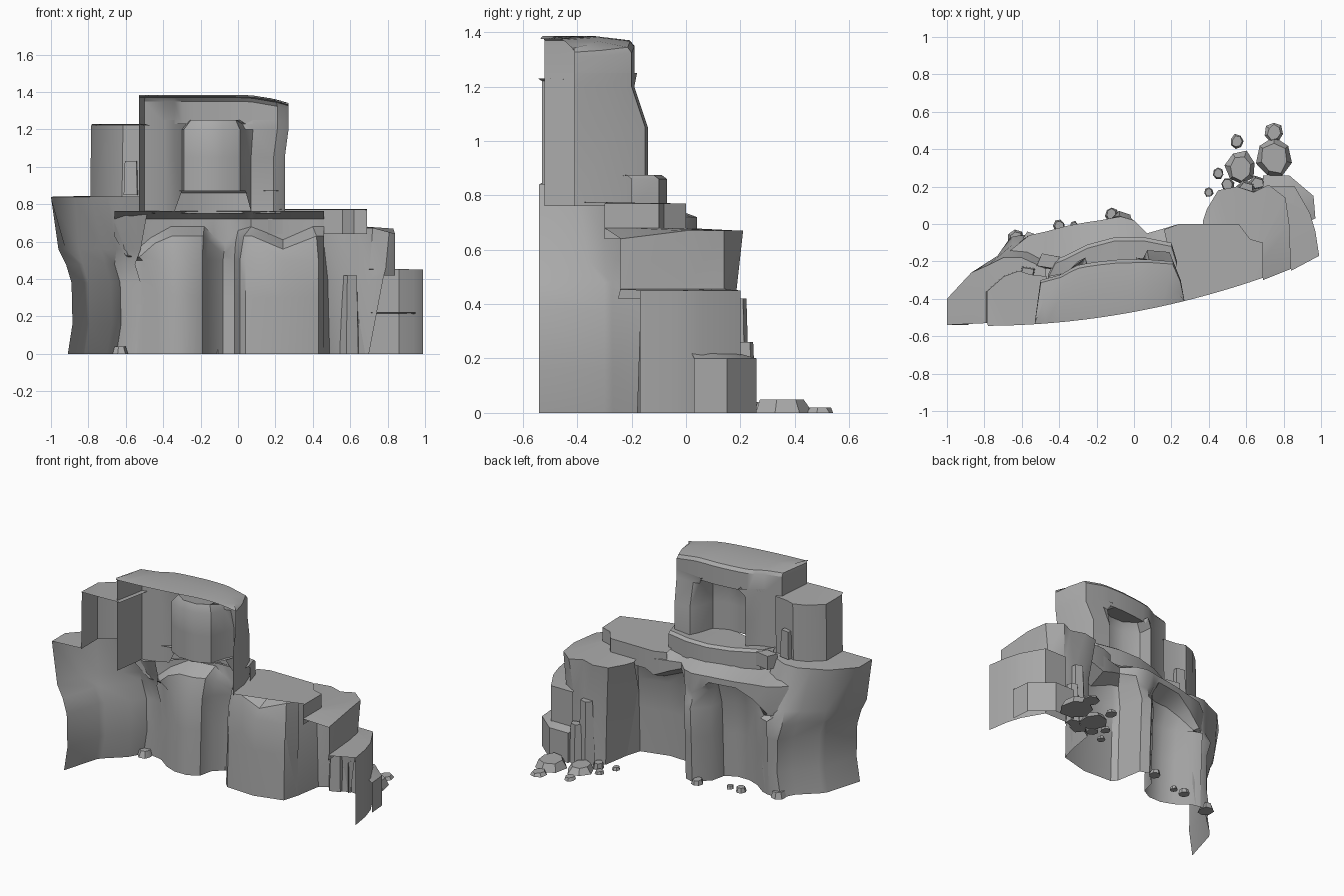
import bpy, bmesh, math, random

random.seed(4)
default = bpy.data.objects.get("Cube")
if default:
    bpy.data.objects.remove(default, do_unlink=True)

stone = bpy.data.materials.new("grey stone")
stone.use_nodes = True
colour = (0.4, 0.4, 0.4, 1)
stone.diffuse_color = colour
stone.node_tree.nodes["Principled BSDF"].inputs["Base Color"].default_value = colour


def finish(name, bm):
    """Turn a bmesh into a shaded stone object."""
    mesh = bpy.data.meshes.new(name)
    bm.to_mesh(mesh)
    bm.free()
    mesh.materials.append(stone)
    obj = bpy.data.objects.new(name, mesh)
    bpy.context.collection.objects.link(obj)
    bpy.ops.object.select_all(action="DESELECT")
    obj.select_set(True)
    bpy.context.view_layer.objects.active = obj
    bpy.ops.object.shade_smooth_by_angle(angle=math.radians(35))
    return obj


def shell(name, *rows):
    """Skin an open rock face through rows of plan points, lowest row first."""
    bm = bmesh.new()
    grid = []
    for height, points in rows:
        grid.append([bm.verts.new((p[0], p[1], p[2] if len(p) > 2 else height)) for p in points])
    for low, high in zip(grid, grid[1:]):
        for i in range(len(low) - 1):
            bm.faces.new((low[i + 1], low[i], high[i], high[i + 1]))
    bmesh.ops.remove_doubles(bm, verts=bm.verts, dist=0.0005)
    return finish(name, bm)


def front(x):
    """Depth of the curved cut edge along the open front."""
    return -0.47 + 0.185 * x + 0.115 * x * x


def front_row(start, end, count):
    xs = [start + (end - start) * i / (count - 1) for i in range(count)]
    return [(x, front(x)) for x in xs]


def shifted(points, dx=0, dy=0):
    return [(p[0] + dx, p[1] + dy) for p in points]


def blend(first, second, amount):
    return [(a[0] + (b[0] - a[0]) * amount, a[1] + (b[1] - a[1]) * amount)
            for a, b in zip(first, second)]


def crowned(points, height):
    """Give a row the sag of the tower top towards its right end."""
    return [(x, y, height - 0.6 * max(x, 0) ** 2) for x, y in points]


def drooping(points, height, *lobes):
    """Lower a ledge's underside in rounded lobes given as centre, half width and drop."""
    return [(x, y, height - sum(drop * max(0, 1 - abs(x - centre) / width)
                                for centre, width, drop in lobes)) for x, y in points]


def rock(name, x, y, z, rx, ry, height, sides=6, turn=0.3, taper=0.75):
    """Rough chipped stone with a flat top."""
    bm = bmesh.new()
    bmesh.ops.create_cone(bm, cap_ends=True, segments=sides, radius1=1, radius2=taper, depth=1)
    for v in bm.verts:
        angle = math.atan2(v.co.y, v.co.x) + turn
        radius = math.hypot(v.co.x, v.co.y) * random.uniform(0.88, 1.1)
        v.co = (x + rx * radius * math.cos(angle), y + ry * radius * math.sin(angle),
                z + height * (v.co.z + 0.5))
    return finish(name, bm)


# Left shoulder: flared wall over a shallow recess, with a flat terrace
left_foot = [(-.91, -.54), (-.84, -.3), (-.82, -.27), (-.7, -.16), (-.65, -.07), (-.6, -.06), (-.54, -.07)]
left_bulge = [(-.96, -.54), (-.92, -.36), (-.85, -.26), (-.73, -.17), (-.65, -.11), (-.59, -.09), (-.52, -.1)]
left_rim = [(-1, -.54), (-1, -.4), (-.87, -.26), (-.78, -.22), (-.7, -.18), (-.6, -.18), (-.47, -.24)]
upper_foot = [(-.79, -.53), (-.79, -.36), (-.78, -.35), (-.7, -.28), (-.62, -.25), (-.56, -.27), (-.47, -.28)]
shell("left_shoulder",
      (0, left_foot), (.16, shifted(left_foot, .025)),
      (.38, shifted(left_foot, .02)), (.48, shifted(left_foot, -.01)),
      (.56, left_bulge), (.84, left_rim), (.845, upper_foot))

# Block beside the tower
shell("left_upper_block", (.84, upper_foot), (1.22, shifted(upper_foot, .005)),
      (1.23, front_row(-.78, -.5, len(upper_foot))))

# Tower with a deep niche; the niche points step out again above the lintel
tower_side = [(-.53, -.52), (-.5, -.3), (-.39, -.27), (-.34, -.24)]
tower_end = [(.07, -.14), (.19, -.15), (.23, -.26), (.25, -.41)]
niche = [(-.3, -.2), (-.29, -.29), (-.2, -.34), (-.08, -.34), (.01, -.3), (.04, -.2)]
lintel = [(-.3, -.22), (-.25, -.21), (-.18, -.2), (-.08, -.19), (-.01, -.19), (.04, -.19)]
upper_end = [(.08, -.19), (.21, -.2), (.25, -.3), (.27, -.41)]
rim = tower_side + lintel + upper_end
tower_front = front_row(-.53, .27, len(rim))
shell("tower",
      (.76, tower_side + [(x, y, .87) for x, y in niche] + tower_end),
      (1.05, tower_side + niche + tower_end),
      (1.2, tower_side + niche + upper_end),
      (1.25, tower_side + [(p[0] * .8 - .02, p[1] + .02) for p in niche] + upper_end),
      (1.23, rim), (1.34, crowned(rim, 1.35)),
      (1.37, crowned(blend(rim, tower_front, .06), 1.37)),
      (1.38, crowned(blend(rim, tower_front, .5), 1.385)),
      (1.37, crowned(tower_front, 1.375)))

# Tongue of rock that floors the niche
tongue = [(-.46, -.27), (-.42, -.19), (-.37, -.17), (-.25, -.11), (-.1, -.07),
          (.05, -.07), (.2, -.1), (.23, -.2)]
shell("niche_floor", (.75, tongue), (.86, tongue),
      (.875, shifted(tongue, 0, -.02)),
      (.87, [(-.45, -.28), (-.4, -.27), (-.3, -.25), (-.27, -.31), (-.1, -.35),
             (.02, -.3), (.08, -.15), (.22, -.24)]))

# Cliff wall: alcove, pillar and flat recess under the overhanging ledge
foot = [(-.57, -.06), (-.51, -.08), (-.43, -.14), (-.35, -.17), (-.26, -.17), (-.19, -.13), (-.17, -.04),
        (-.08, .05), (-.02, .03), (.01, -.14), (.04, -.17), (.24, -.18), (.43, -.13), (.46, -.03)]
ledge = [(-.66, -.14), (-.56, -.06), (-.47, -.04), (-.36, -.01), (-.25, .01), (-.18, .02), (-.13, .03),
         (-.07, .04), (0, .02), (.07, -.05), (.14, -.03), (.24, 0), (.4, -.01), (.46, 0)]
ledge_back = [(-.66, -.26), (-.56, -.3), (-.47, -.33), (-.38, -.26), (-.27, -.13), (-.2, -.1), (-.12, -.08),
              (-.05, -.08), (.02, -.08), (.08, -.09), (.15, -.1), (.24, -.15), (.4, -.1), (.46, -.1)]
lobes = [(-.56, .16, .14), (-.08, .1, .1), (.24, .16, .07)]
shell("cliff_wall", (0, foot), (.3, shifted(foot, 0, .01)),
      (.5, shifted(foot, 0, .02)), (.6, drooping(blend(foot, ledge, .35), .63, *lobes)),
      (.67, drooping(ledge, .68, *lobes)), (.72, ledge), (.765, ledge_back))

# Shelf on the right of the tower
shelf = [(.16, -.03), (.24, 0), (.38, 0), (.56, 0), (.62, -.08), (.69, -.1), (.69, -.3)]
shell("right_shelf", (.64, shelf), (.77, shelf), (.775, front_row(.25, .69, len(shelf))))

# Right block, standing forward at the back of the shelf
shell("right_block",
      (0, [(.43, -.13), (.46, -.03), (.49, .15), (.56, .19), (.62, .2), (.7, .19),
           (.78, .15, .42), (.81, .1, .42), (.84, -.25, .42)]),
      (.4, [(.43, -.12), (.45, -.02), (.48, .15), (.55, .18), (.62, .18), (.7, .18),
            (.79, .14, .46), (.82, 0, .46), (.84, -.24, .46)]),
      (.67, [(.37, .02), (.39, .08), (.45, .18), (.55, .2), (.64, .17), (.72, .21),
             (.81, .14), (.83, 0), (.84, -.24, .64)]),
      (.68, [(.37, 0), (.4, 0), (.5, 0), (.56, 0), (.62, -.08), (.69, -.1),
             (.69, -.11), (.69, -.2), (.69, -.3)]))

# End block and its low step
end_plan = [(.7, .2), (.86, .2), (.94, .06), (.97, -.04), (.99, -.17)]
shell("right_end_block", (0, end_plan), (.45, end_plan),
      (.455, [(.7, .15), (.79, .14), (.8, .12), (.82, 0), (.84, -.25)]))
step_plan = [(.69, .18), (.69, .26), (.83, .26), (.96, .15), (.97, .03)]
shell("low_step", (0, step_plan), (.2, step_plan),
      (.22, [(.71, .17), (.74, .19), (.85, .19), (.92, .08), (.95, .02)]))

# Broken columns and chips set against the walls
rock("broken_column_tall", .6, .19, 0, .06, .05, .42, 5)
rock("broken_column_short", .66, .22, 0, .05, .04, .26, 5)
rock("tongue_end", -.46, -.2, .78, .07, .05, .09, 4, .5, .95)
rock("tower_chip", -.57, -.26, .85, .05, .04, .18, 4, .6, .9)

# Fallen stones on the ground
for x, y, size, height in [(.75, .35, .11, .05), (.57, .3, .09, .04), (.75, .49, .055, .02),
                           (.55, .44, .04, .02), (.45, .27, .035, .02), (.5, .21, .04, .04),
                           (.4, .17, .028, .02), (-.4, -.01, .035, .03), (-.32, -.01, .025, .02),
                           (-.63, -.08, .05, .04), (-.12, .05, .04, .03)]:
    rock("fallen_stone", x, y, 0, size * .9, size, height, 7, random.random())
